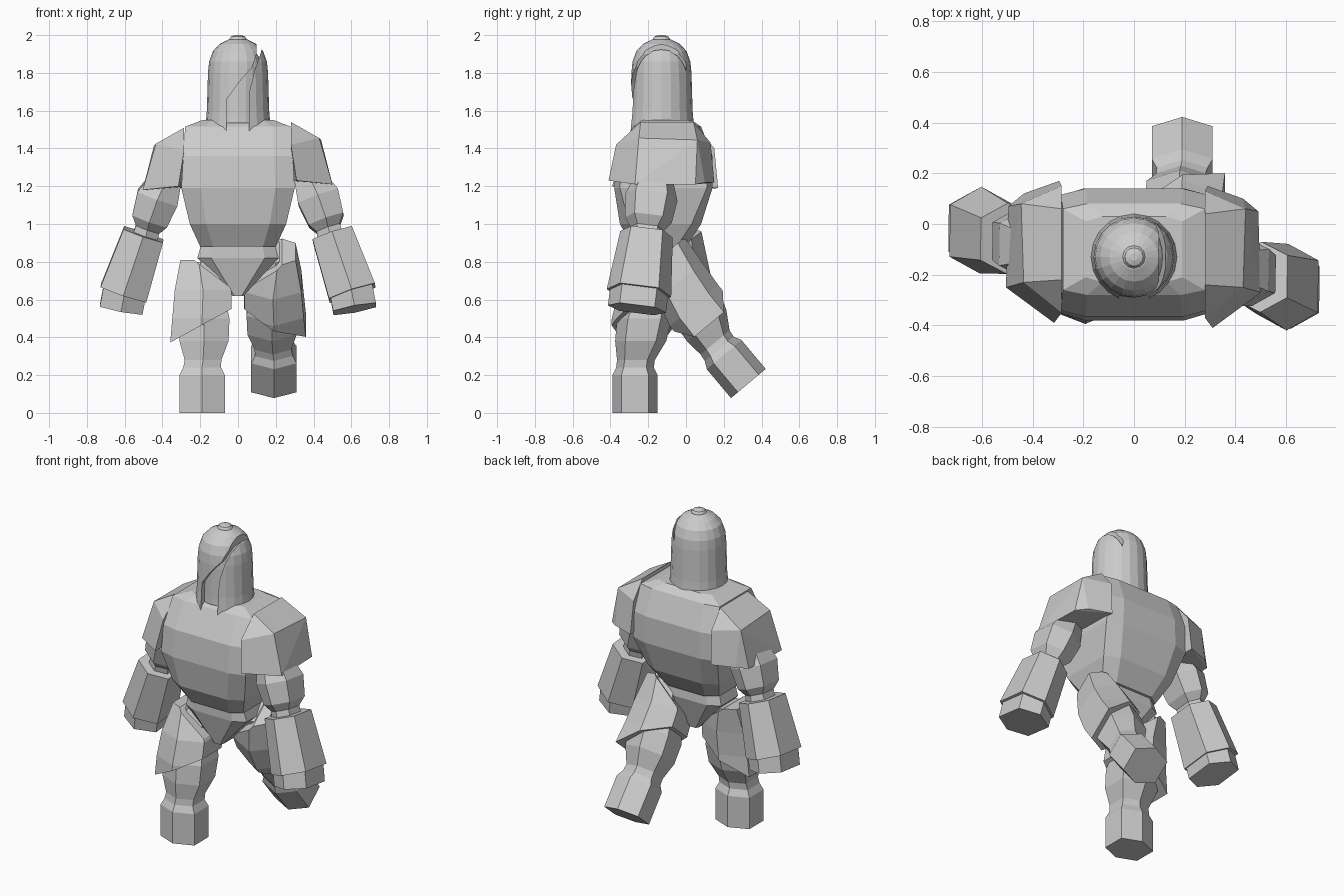
import bpy, bmesh
from math import sin, cos, pi, radians
from mathutils import Vector, Matrix

cube = bpy.data.objects.get("Cube")
if cube:
    bpy.data.objects.remove(cube)

grey = bpy.data.materials.new("plain_grey")
grey.use_nodes = True
grey.diffuse_color = (0.6, 0.6, 0.6, 1)
grey.node_tree.nodes["Principled BSDF"].inputs["Base Color"].default_value = (0.6, 0.6, 0.6, 1)


def finish(name, bm, matrix=None):
    if matrix:
        bm.transform(matrix)
    bmesh.ops.recalc_face_normals(bm, faces=bm.faces)
    mesh = bpy.data.meshes.new(name)
    bm.to_mesh(mesh)
    bm.free()
    mesh.materials.append(grey)
    obj = bpy.data.objects.new(name, mesh)
    bpy.context.scene.collection.objects.link(obj)
    return obj


def loft(rings):
    """Skin a stack of equal point rings and cap both ends."""
    bm = bmesh.new()
    loops = [[bm.verts.new(p) for p in ring] for ring in rings]
    n = len(loops[0])
    for low, high in zip(loops, loops[1:]):
        for i in range(n):
            j = (i + 1) % n
            bm.faces.new((low[i], low[j], high[j], high[i]))
    bm.faces.new(loops[0])
    bm.faces.new(loops[-1])
    return bm


def slice_off(bm, point, normal):
    """Remove everything on the normal's side and close the cut."""
    geom = bm.verts[:] + bm.edges[:] + bm.faces[:]
    cut = bmesh.ops.bisect_plane(bm, geom=geom, plane_co=point, plane_no=normal, clear_outer=True)
    edges = [e for e in cut["geom_cut"] if isinstance(e, bmesh.types.BMEdge)]
    bmesh.ops.edgeloop_fill(bm, edges=edges)


HEX = ((0, -1), (1, -0.6), (1, 0.6), (0, 1), (-1, 0.6), (-1, -0.6))


def hex_tube(sections, tilted=False):
    """Sections are (x, y, z, half width, half depth) from top to bottom."""
    axis = Vector(sections[-1][:3]) - Vector(sections[0][:3])
    down = Vector((0, 0, -1))
    turn = down.rotation_difference(axis).to_matrix() if tilted else Matrix.Identity(3)
    return loft([[Vector((x, y, z)) + turn @ Vector((a * w, b * d, 0)) for a, b in HEX]
                 for x, y, z, w, d in sections])


# Torso and pelvis: chamfered box sections (z, half width, front, back, chamfer depth)
def body(name, sections):
    rings = []
    for z, w, front, back, c in sections:
        a = w * 0.66
        rings.append([(-a, front, z), (a, front, z), (w, front + c, z), (w, back - c, z),
                      (a, back, z), (-a, back, z), (-w, back - c, z), (-w, front + c, z)])
    finish(name, loft(rings))


body("torso", [(1.55, 0.19, -0.23, 0.03, 0.02), (1.515, 0.28, -0.28, 0.08, 0.02),
               (1.36, 0.29, -0.365, 0.14, 0.025), (1.19, 0.3, -0.38, 0.14, 0.03),
               (1.0, 0.255, -0.35, 0.08, 0.05), (0.88, 0.2, -0.28, 0, 0.05)])
body("pelvis", [(0.91, 0.19, -0.26, -0.02, 0.04), (0.82, 0.215, -0.26, -0.01, 0.04),
                (0.62, 0.03, -0.21, -0.07, 0.02)])

# Helmet: turned shell with a slanted rim, over a smaller core
HEAD = Matrix.Translation((0, -0.13, 0))
PROFILE = [(0.177, 1.46), (0.165, 1.6), (0.159, 1.8), (0.153, 1.86), (0.133, 1.915),
           (0.097, 1.953), (0.05, 1.977), (0.01, 1.982)]


def turned(profile, scale=1, sides=20):
    return loft([[(scale * r * cos(2 * pi * i / sides), scale * r * sin(2 * pi * i / sides), z)
                  for i in range(sides)] for r, z in profile])


shell_mesh = turned(PROFILE)
slice_off(shell_mesh, (0, 0.17, 1.545), (0, 0.16, -1))
shell = finish("helmet_shell", shell_mesh, HEAD)
core_mesh = turned([(r, z - 0.03) for r, z in PROFILE], 0.84)
slice_off(core_mesh, (0, 0, 1.535), (0, 0, -1))
finish("helmet_core", core_mesh, HEAD)
finish("helmet_knob", turned([(0.045, 1.96), (0.045, 1.98), (0.036, 1.993), (0.015, 2.0)], 1, 12), HEAD)

# Visor opening: narrow at the crown, wide over the mouth
visor = [(-0.06, 1.4), (-0.06, 1.66), (0.005, 1.75), (0.075, 1.83), (0.098, 1.9), (0.1, 1.99),
         (0.14, 1.99), (0.122, 1.91), (0.088, 1.81), (0.06, 1.7), (0.058, 1.4)]
cutter = finish("visor_cutter", loft([[(x, y, z) for x, z in visor] for y in (-0.5, 0.0)]))
cutter.hide_render = True
mod = shell.modifiers.new("visor", "BOOLEAN")
mod.operation = "DIFFERENCE"
mod.solver = "EXACT"
mod.object = cutter
graph = bpy.context.evaluated_depsgraph_get()
cut_mesh = bpy.data.meshes.new_from_object(shell.evaluated_get(graph))
shell.modifiers.clear()
shell.data = cut_mesh
bpy.data.objects.remove(cutter)


# Shoulder plates: faceted blocks, wider at the bottom
def shoulder_plate(name, matrix):
    bm = bmesh.new()
    for p in [(0.28, -0.24, 1.54), (0.28, 0.04, 1.54), (0.28, -0.37, 1.42), (0.28, 0.13, 1.43),
              (0.31, -0.41, 1.23), (0.29, 0.15, 1.22), (0.43, -0.25, 1.455), (0.44, 0.06, 1.445),
              (0.5, -0.27, 1.21), (0.49, 0.05, 1.21), (0.43, 0.1, 1.22)]:
        bm.verts.new(p)
    bmesh.ops.convex_hull(bm, input=bm.verts)
    bmesh.ops.dissolve_limit(bm, angle_limit=radians(4), verts=bm.verts, edges=bm.edges)
    finish(name, bm, matrix)


MIRROR = Matrix.Scale(-1, 4, (1, 0, 0))
shoulder_plate("left_shoulder_plate", Matrix.Identity(4))
shoulder_plate("right_shoulder_plate", Matrix.Translation((-0.005, 0.02, -0.03)) @ MIRROR)

# Arms: (x, z, half width, half depth), depth position runs from shoulder to hand
ARM_PARTS = {
    "upper_arm": [(0.375, 1.25, 0.08, 0.1), (0.425, 1.14, 0.112, 0.14), (0.467, 1.02, 0.097, 0.125),
                  (0.478, 0.975, 0.065, 0.09), (0.5, 0.9, 0.07, 0.09)],
    "gauntlet": [(0.5, 0.945, 0.11, 0.14), (0.605, 0.635, 0.128, 0.172)],
    "hand": [(0.597, 0.66, 0.115, 0.155), (0.618, 0.55, 0.115, 0.155)],
}


def arm(side, matrix, shoulder_y, hand_y):
    for part, sections in ARM_PARTS.items():
        placed = [(x, shoulder_y + (1.25 - z) / 0.7 * (hand_y - shoulder_y), z, w, d)
                  for x, z, w, d in sections]
        finish(side + "_" + part, hex_tube(placed, True), matrix)


arm("left", Matrix.Identity(4), -0.17, -0.26)
arm("right", MIRROR, -0.09, -0.015)


# Legs: modelled straight, then mirrored and swung back for the left one
def leg(side, matrix):
    finish(side + "_leg", hex_tube([
        (-0.2, -0.14, 0.8, 0.085, 0.09), (-0.18, -0.22, 0.5, 0.135, 0.145),
        (-0.18, -0.24, 0.38, 0.13, 0.135), (-0.185, -0.265, 0.28, 0.097, 0.1),
        (-0.19, -0.27, 0.24, 0.1, 0.1), (-0.19, -0.27, 0.2, 0.12, 0.12),
        (-0.19, -0.27, 0, 0.12, 0.12)]), matrix)
    armour = hex_tube([(-0.21, -0.15, 0.81, 0.095, 0.12), (-0.185, -0.2, 0.65, 0.15, 0.155),
                       (-0.19, -0.225, 0.5, 0.158, 0.168), (-0.2, -0.23, 0.3, 0.165, 0.17)])
    slice_off(armour, (-0.2, -0.23, 0.46), (0.55, 0, -1))
    # slope the top of the plate down towards the groin
    slice_off(armour, (-0.22, -0.15, 0.8), (0.75, 0, 1))
    finish(side + "_thigh_armour", armour, matrix)


leg("right", Matrix.Identity(4))
leg("left", Matrix.Translation((0, 0.537, 0.329)) @ Matrix.Rotation(radians(40), 4, "X") @ MIRROR)
